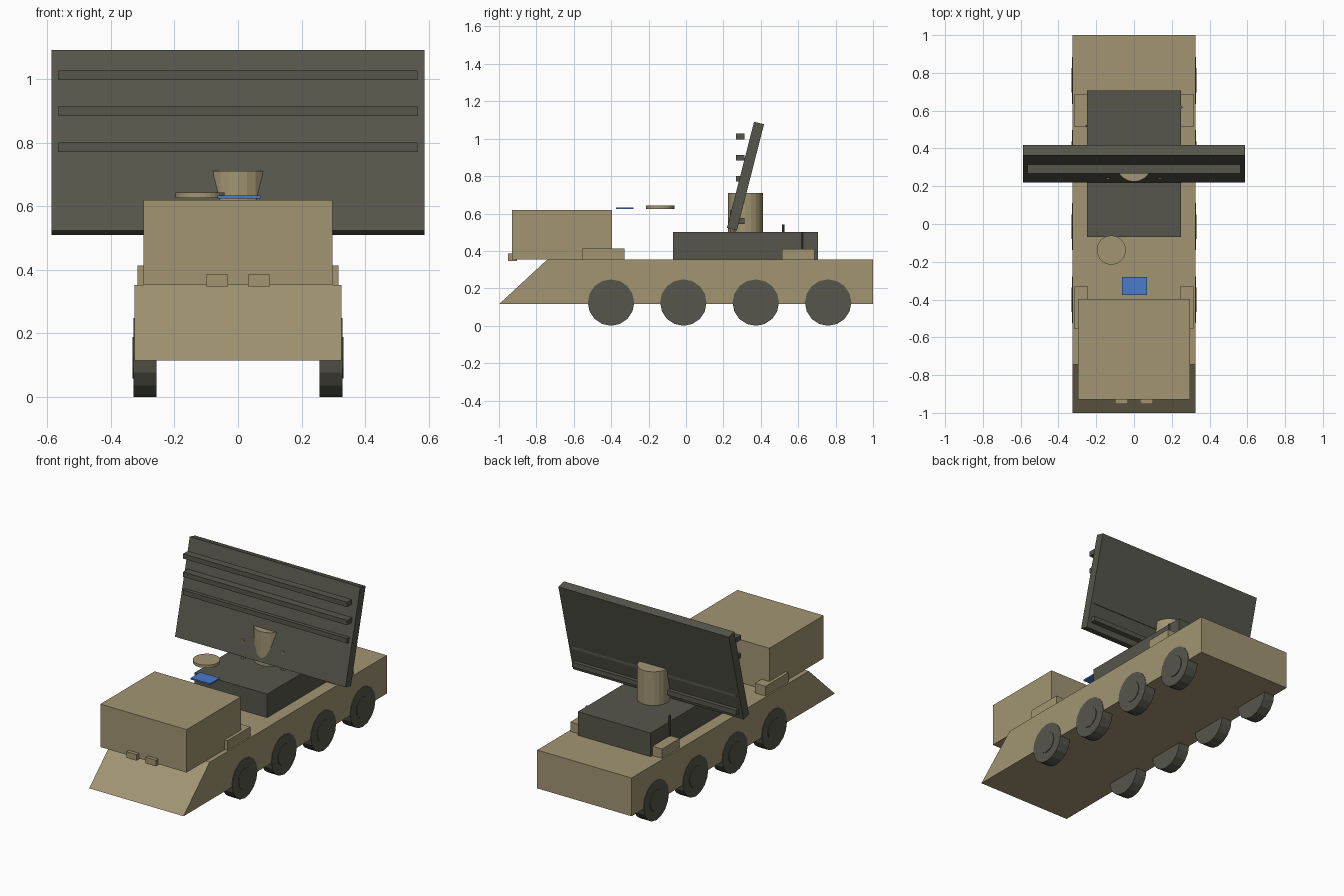
import bpy, bmesh
from math import pi
from mathutils import Matrix

default = bpy.data.objects.get("Cube")
if default:
    bpy.data.objects.remove(default, do_unlink=True)


def material(name, rgb):
    m = bpy.data.materials.new(name)
    m.use_nodes = True
    m.diffuse_color = (*rgb, 1)
    m.node_tree.nodes["Principled BSDF"].inputs["Base Color"].default_value = (*rgb, 1)
    return m


TAN = material("desert tan", (0.36, 0.30, 0.17))
DARK = material("dark olive grey", (0.093, 0.093, 0.072))
BLUE = material("blue glass", (0.065, 0.2, 0.6))


def finish(name, bm, mat):
    bmesh.ops.recalc_face_normals(bm, faces=bm.faces)
    mesh = bpy.data.meshes.new(name)
    bm.to_mesh(mesh)
    bm.free()
    mesh.materials.append(mat)
    obj = bpy.data.objects.new(name, mesh)
    bpy.context.collection.objects.link(obj)
    return obj


def box(name, x, y, z, mat):
    """Box from its (low, high) range on each axis."""
    bm = bmesh.new()
    size = [r[1] - r[0] for r in (x, y, z)]
    mid = [(r[0] + r[1]) / 2 for r in (x, y, z)]
    bmesh.ops.create_cube(bm, size=1, matrix=Matrix.Translation(mid) @ Matrix.Diagonal((*size, 1)))
    return finish(name, bm, mat)


def cylinder(name, centre, radius, depth, mat, sides=20, axis="Z"):
    bm = bmesh.new()
    turn = Matrix.Rotation(pi / 2, 4, "Y") if axis == "X" else Matrix()
    bmesh.ops.create_cone(bm, cap_ends=True, segments=sides, radius1=radius, radius2=radius,
                          depth=depth, matrix=Matrix.Translation(centre) @ turn)
    return finish(name, bm, mat)


# Hull: side profile with a sloping nose, extruded across the width
bm = bmesh.new()
profile = [(-1, 0.115), (1, 0.115), (1, 0.353), (-0.743, 0.353)]
face = bm.faces.new([bm.verts.new((-0.325, y, z)) for y, z in profile])
side = bmesh.ops.extrude_face_region(bm, geom=[face])["geom"]
bmesh.ops.translate(bm, vec=(0.65, 0, 0), verts=[v for v in side if isinstance(v, bmesh.types.BMVert)])
finish("hull", bm, TAN)

# Cab and equipment deck
box("cab", (-0.297, 0.297), (-0.93, -0.396), (0.353, 0.62), TAN)
box("equipment_deck", (-0.25, 0.25), (-0.07, 0.706), (0.353, 0.5), DARK)

# Paired parts on both sides
for s, label in ((1, "left"), (-1, "right")):
    across = sorted((s * 0.243, s * 0.316))
    box(f"{label}_front_locker", across, (-0.556, -0.33), (0.353, 0.413), TAN)
    box(f"{label}_rear_locker", across, (0.513, 0.687), (0.353, 0.411), TAN)
    box(f"{label}_headlight", sorted((s * 0.031, s * 0.101)), (-0.952, -0.904), (0.347, 0.385), TAN)
    cylinder(f"{label}_panel_strut", (s * 0.137, 0.25, 0.56), 0.014, 0.12, TAN, 10)
    for i in range(4):
        y = -0.401 + i * 0.387
        cylinder(f"{label}_wheel_{i + 1}", (s * 0.292, y, 0.124), 0.124, 0.072, DARK, 16, "X")
        cylinder(f"{label}_hub_{i + 1}", (s * 0.3, y, 0.124), 0.065, 0.064, DARK, 12, "X")

# Whip antennas
cylinder("right_antenna", (-0.25, 0.519, 0.45), 0.007, 0.18, DARK, 8)
cylinder("left_antenna", (0.25, 0.618, 0.428), 0.007, 0.146, DARK, 8)

# Radar pedestal, tilted panel and its cross ribs
cylinder("pedestal", (0, 0.318, 0.605), 0.094, 0.21, TAN, 20)
panel = box("radar_panel", (-0.587, 0.587), (-0.0275, 0.0275), (-0.293, 0.293), DARK)
panel.location = (0, 0.318, 0.8)
panel.rotation_euler = (-0.25, 0, 0)
for i in range(5):
    z = 0.56 + i * 0.113
    box(f"panel_rib_{i + 1}", (-0.565, 0.565), (0.267, 0.314), (z - 0.015, z + 0.015), DARK)

# Roof hatch and sensor window
cylinder("roof_hatch", (-0.12, -0.138, 0.634), 0.077, 0.018, TAN, 28)
box("sensor_window", (-0.064, 0.07), (-0.375, -0.28), (0.624, 0.633), BLUE)
